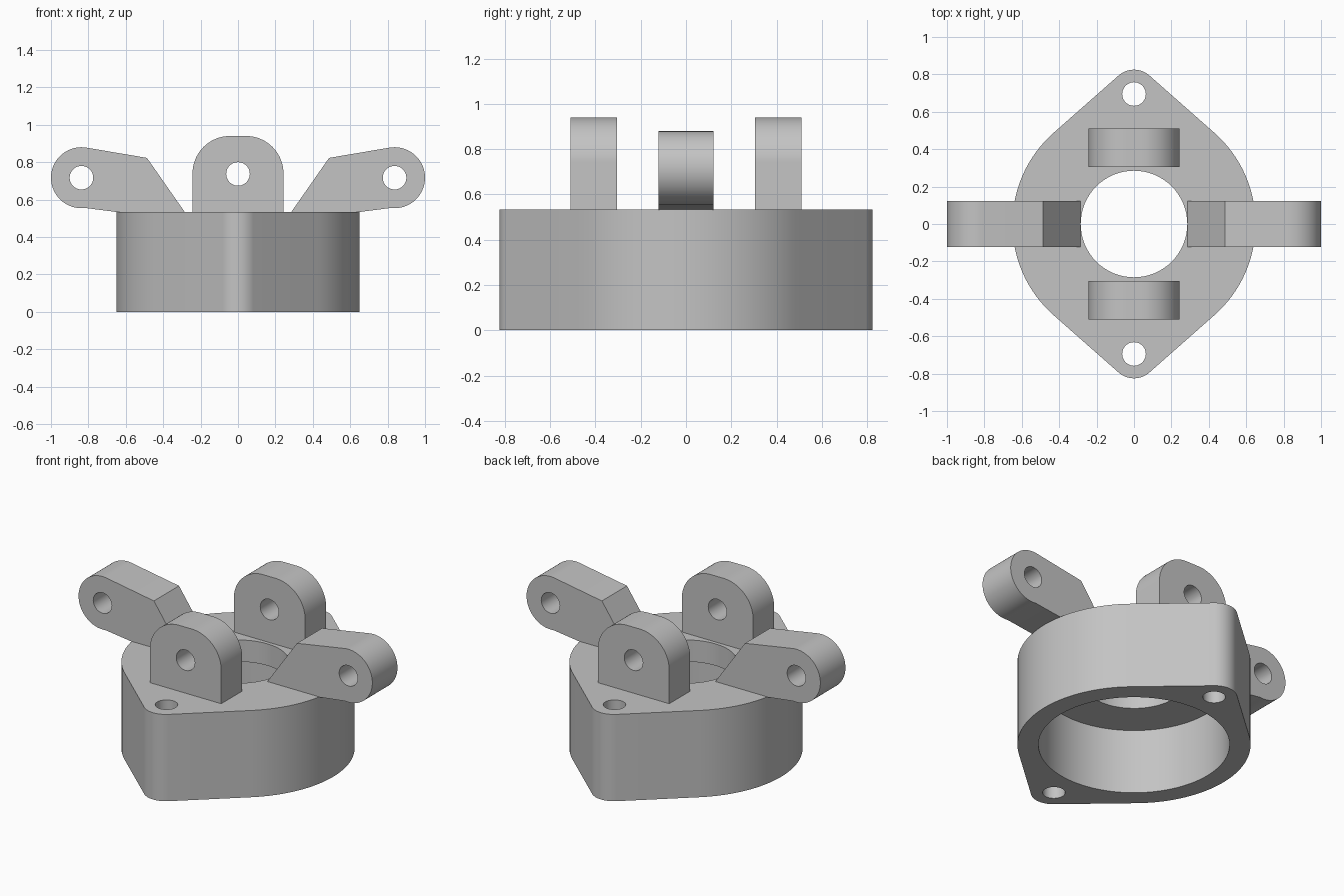
import bpy, bmesh, math
from mathutils import Matrix, Vector

cube = bpy.data.objects.get("Cube")
if cube:
    bpy.data.objects.remove(cube)

grey = bpy.data.materials.new("plain grey")
grey.use_nodes = True
colour = (0.55, 0.55, 0.55, 1)
grey.diffuse_color = colour
grey.node_tree.nodes["Principled BSDF"].inputs["Base Color"].default_value = colour

BASE_TOP = 0.534
SINK = 0.5          # lugs reach slightly into the top plate
BOLT_Y = 0.7
HOLE_R = 0.063
UPRIGHT = Matrix.Rotation(math.pi / 2, 4, "X")   # profile (x, z) drawn upright


def arc(cx, cy, r, start, end, steps=24):
    """Points along an arc, angles in degrees."""
    angles = [math.radians(start + (end - start) * i / steps) for i in range(steps + 1)]
    return [(cx + r * math.cos(a), cy + r * math.sin(a)) for a in angles]


def circle(cx, cy, r, steps=64):
    return arc(cx, cy, r, 0, 360, steps)[:-1]


def prism(name, outline, low, high, matrix=Matrix()):
    """Extrude a closed outline between two heights."""
    bm = bmesh.new()
    face = bm.faces.new([bm.verts.new((x, y, low)) for x, y in outline])
    new = bmesh.ops.extrude_face_region(bm, geom=[face])["geom"]
    bmesh.ops.translate(bm, vec=Vector((0, 0, high - low)),
                        verts=[v for v in new if isinstance(v, bmesh.types.BMVert)])
    bmesh.ops.recalc_face_normals(bm, faces=bm.faces)
    bm.transform(matrix)
    mesh = bpy.data.meshes.new(name)
    bm.to_mesh(mesh)
    bm.free()
    mesh.materials.append(grey)
    obj = bpy.data.objects.new(name, mesh)
    bpy.context.collection.objects.link(obj)
    return obj


def cut(obj, cutters):
    """Subtract the cutters, then drop them."""
    for cutter in cutters:
        mod = obj.modifiers.new("cut", "BOOLEAN")
        mod.operation, mod.solver, mod.object = "DIFFERENCE", "EXACT", cutter
    graph = bpy.context.evaluated_depsgraph_get()
    mesh = bpy.data.meshes.new_from_object(obj.evaluated_get(graph))
    obj.modifiers.clear()
    obj.data = mesh
    for cutter in cutters:
        bpy.data.objects.remove(cutter)


def finish(obj):
    bpy.ops.object.select_all(action="DESELECT")
    obj.select_set(True)
    bpy.context.view_layer.objects.active = obj
    bpy.ops.object.shade_smooth_by_angle(angle=math.radians(25))


# Flange body: large round with two small rounded ears joined by tangents
BODY_R, EAR_R = 0.65, 0.125
t = math.degrees(math.asin((BODY_R - EAR_R) / BOLT_Y))
outline = (arc(0, 0, BODY_R, -t, t, 40) + arc(0, BOLT_Y, EAR_R, t, 180 - t)
           + arc(0, 0, BODY_R, 180 - t, 180 + t, 40)
           + arc(0, -BOLT_Y, EAR_R, 180 + t, 360 - t))
base = prism("flange_body", outline, 0, BASE_TOP)
cut(base, [
    prism("cavity_cutter", circle(0, 0, 0.533, 96), -0.1, 0.4),
    prism("bore_cutter", circle(0, 0, 0.285), 0.2, 0.8),
    prism("front_bolt_cutter", circle(0, -BOLT_Y + 0.005, HOLE_R, 40), -0.1, 0.8),
    prism("back_bolt_cutter", circle(0, BOLT_Y - 0.005, HOLE_R, 40), -0.1, 0.8),
])
finish(base)

# Upright lugs at the front and back
W, R, TOP = 0.243, 0.2, 0.94
lug_outline = ([(-W, SINK), (W, SINK)] + arc(W - R, TOP - R, R, 0, 90)
               + arc(R - W, TOP - R, R, 90, 180))
for name, y in (("front_lug", -0.408), ("back_lug", 0.408)):
    place = Matrix.Translation((0, y, 0)) @ UPRIGHT
    lug = prism(name, lug_outline, -0.102, 0.102, place)
    cut(lug, [prism("pin_cutter", circle(0, 0.737, HOLE_R, 40), -0.3, 0.3, place)])
    finish(lug)

# Slanted arms reaching out to the left and right
PIN_X, PIN_Z, TIP_R = 0.837, 0.717, 0.163
arm_outline = ([(0.285, SINK), (0.62, SINK), (0.62, 0.53)]
               + arc(PIN_X, PIN_Z, TIP_R, -97, 99, 40)
               + [(0.487, 0.823), (0.285, BASE_TOP)])
for name, side in (("left_arm", 1), ("right_arm", -1)):
    arm = prism(name, [(side * x, z) for x, z in arm_outline], -0.122, 0.122, UPRIGHT)
    cut(arm, [prism("pin_cutter", circle(side * PIN_X, PIN_Z, HOLE_R, 40), -0.3, 0.3, UPRIGHT)])
    finish(arm)
